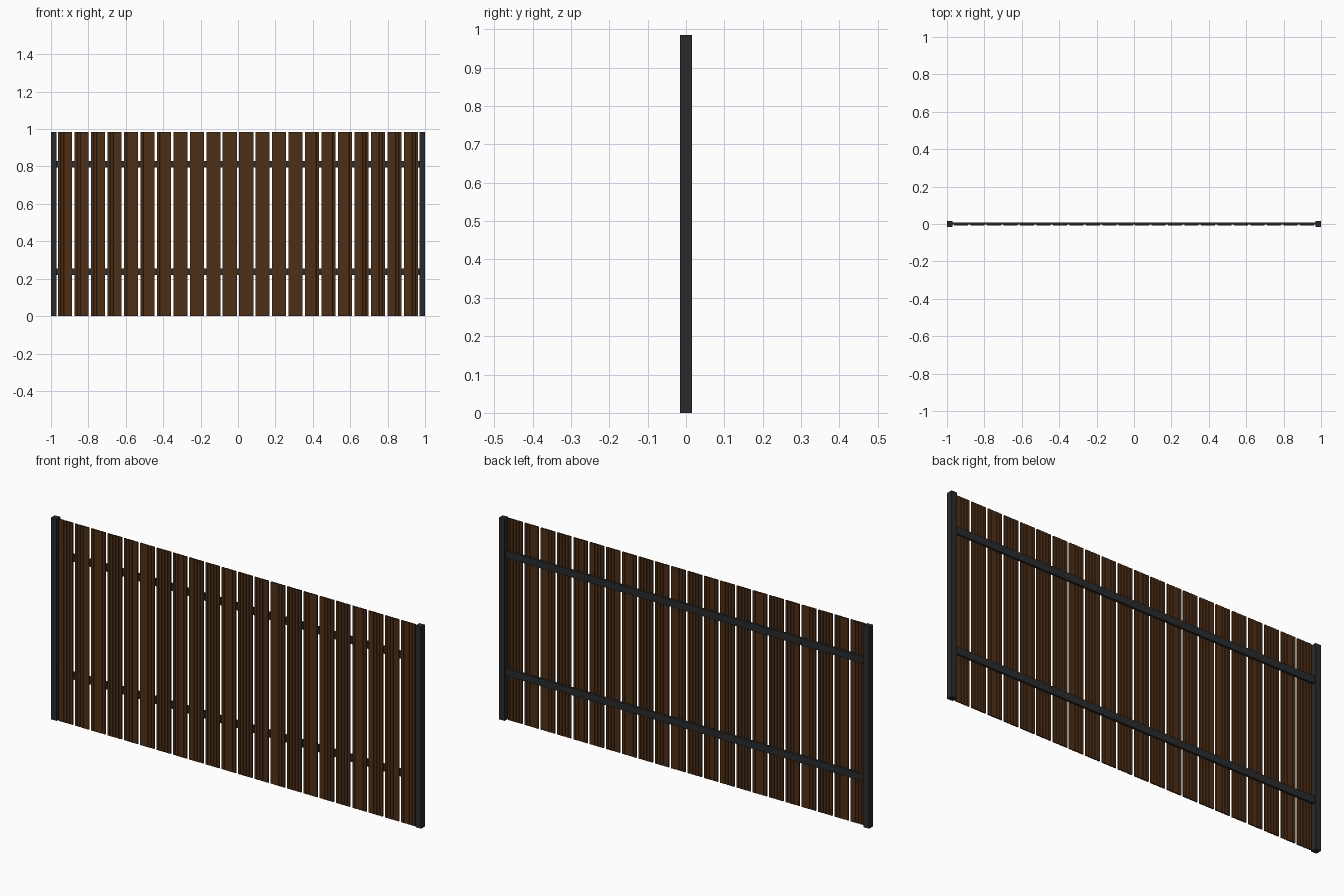
import bpy, bmesh

if "Cube" in bpy.data.objects:
    bpy.data.objects.remove(bpy.data.objects["Cube"])

HEIGHT = 0.985


def material(name, rgb):
    m = bpy.data.materials.new(name)
    m.diffuse_color = (*rgb, 1)
    m.use_nodes = True
    m.node_tree.nodes["Principled BSDF"].inputs["Base Color"].default_value = m.diffuse_color
    return m


STEEL = material("dark_steel", (0.022, 0.023, 0.025))
WOOD = material("brown_wood", (0.075, 0.028, 0.008))


def add_object(name, mesh, loc=(0, 0, 0)):
    ob = bpy.data.objects.new(name, mesh)
    ob.location = loc
    bpy.context.collection.objects.link(ob)
    return ob


def box(name, lo, hi, mat):
    bm = bmesh.new()
    bmesh.ops.create_cube(bm, size=1)
    for v in bm.verts:
        v.co = [(a + b) / 2 + c * (b - a) for a, b, c in zip(lo, hi, v.co)]
    mesh = bpy.data.meshes.new(name)
    bm.to_mesh(mesh)
    bm.free()
    mesh.materials.append(mat)
    return add_object(name, mesh)


def board_mesh(width, y0, y1, ridges=5, groove=0.004, depth=0.0018):
    """Plank with grooves on both faces, extruded upward."""
    ridge = (width - groove * (ridges - 1)) / ridges
    front, back = [], []
    for i in range(ridges):
        x = -width / 2 + i * (ridge + groove)
        front += [(x, y0), (x + ridge, y0)]
        back += [(x, y1), (x + ridge, y1)]
        if i < ridges - 1:
            a, b = x + ridge + groove * 0.2, x + ridge + groove * 0.8
            front += [(a, y0 + depth), (b, y0 + depth)]
            back += [(a, y1 - depth), (b, y1 - depth)]
    bm = bmesh.new()
    face = bm.faces.new([bm.verts.new((x, y, 0)) for x, y in front + back[::-1]])
    top = bmesh.ops.extrude_face_region(bm, geom=[face])["geom"]
    bmesh.ops.translate(bm, vec=(0, 0, HEIGHT),
                        verts=[g for g in top if isinstance(g, bmesh.types.BMVert)])
    bmesh.ops.recalc_face_normals(bm, faces=bm.faces)
    mesh = bpy.data.meshes.new("board")
    bm.to_mesh(mesh)
    bm.free()
    mesh.materials.append(WOOD)
    return mesh


# End posts
box("left_post", (-1, -0.015, 0), (-0.97, 0.015, HEIGHT), STEEL)
box("right_post", (0.97, -0.015, 0), (1, 0.015, HEIGHT), STEEL)

# Horizontal rails behind the boards
for name, z in (("lower_rail", 0.219), ("upper_rail", 0.794)):
    box(name, (-0.97, -0.002, z), (0.97, 0.008, z + 0.035), STEEL)

# Row of grooved vertical boards
COUNT, WIDTH, HALF = 22, 0.075, 0.963
mesh = board_mesh(WIDTH, -0.009, -0.002)
pitch = (2 * HALF - WIDTH) / (COUNT - 1)
for i in range(COUNT):
    add_object(f"board_{i + 1}", mesh, (-HALF + WIDTH / 2 + i * pitch, 0, 0))
